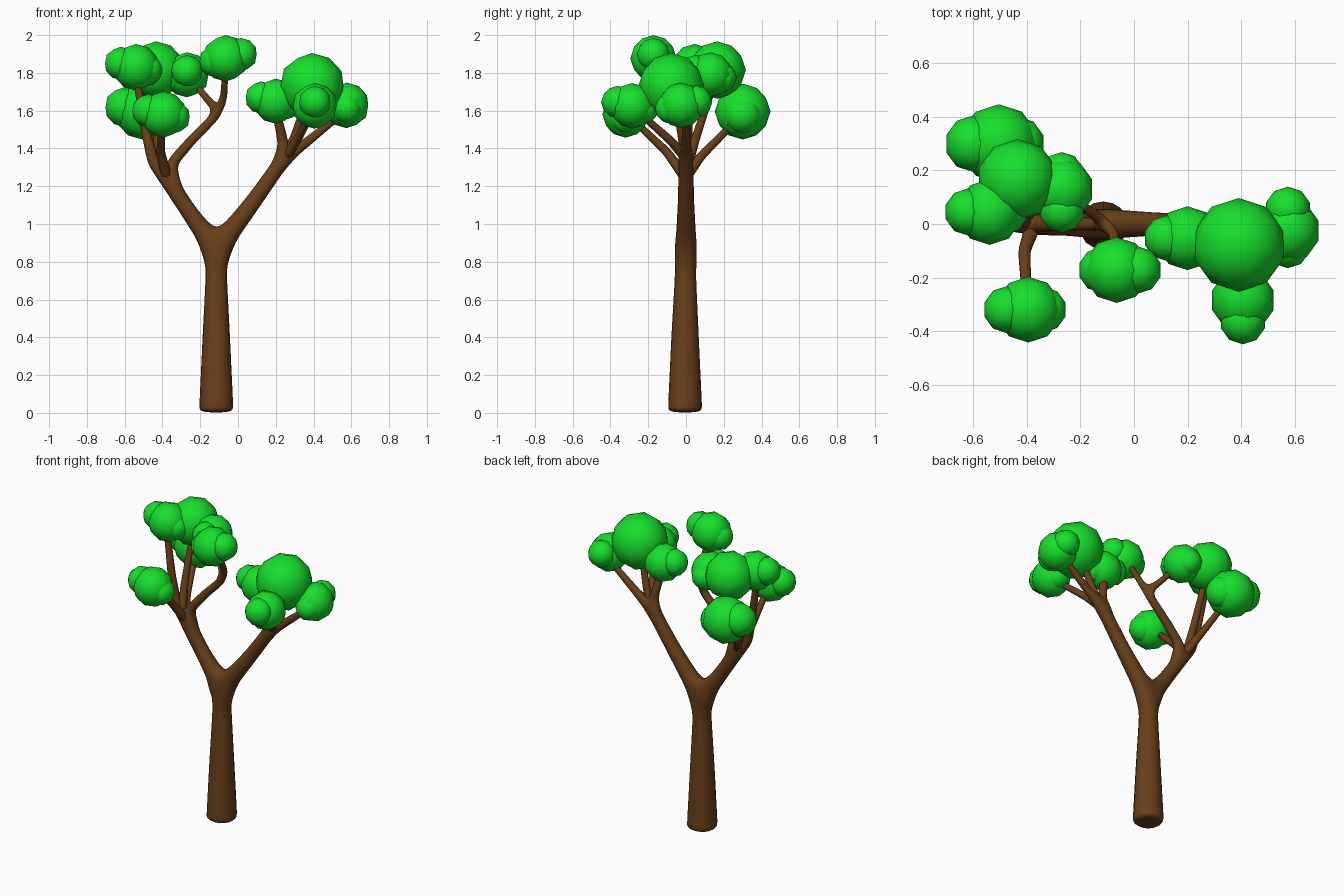
import bpy, bmesh
from math import radians, cos, sin
from mathutils import Matrix

if "Cube" in bpy.data.objects:
    bpy.data.objects.remove(bpy.data.objects["Cube"])


def material(name, color):
    m = bpy.data.materials.new(name)
    m.diffuse_color = (*color, 1)
    m.use_nodes = True
    m.node_tree.nodes["Principled BSDF"].inputs["Base Color"].default_value = m.diffuse_color
    return m


bark = material("bark", (0.14, 0.05, 0.01))
leaf = material("leaf", (0.008, 0.74, 0.025))


def new_object(name, mesh, mat):
    mesh.materials.append(mat)
    ob = bpy.data.objects.new(name, mesh)
    bpy.context.scene.collection.objects.link(ob)
    return ob


def skin(name, chains):
    """Chains of (x, y, z, radius); an int start continues from that earlier node."""
    pts, edges, roots = [], [], []
    for chain in chains:
        prev = None
        for p in chain:
            if isinstance(p, int):
                prev = p
                continue
            pts.append(p)
            i = len(pts) - 1
            if prev is None:
                roots.append(i)
            else:
                edges.append((prev, i))
            prev = i
    me = bpy.data.meshes.new(name)
    me.from_pydata([p[:3] for p in pts], edges, [])
    ob = new_object(name, me, bark)
    mod = ob.modifiers.new("skin", 'SKIN')
    mod.use_smooth_shade = True
    for i, sv in enumerate(me.skin_vertices[0].data):
        sv.radius = (pts[i][3], pts[i][3])
        sv.use_root = i in roots
    sub = ob.modifiers.new("smooth", 'SUBSURF')
    sub.levels = sub.render_levels = 2
    return ob


def foliage(name, center, balls):
    """Icosphere balls given as (dx, dy, dz, radius) around a center."""
    bm = bmesh.new()
    for x, y, z, r in balls:
        bmesh.ops.create_icosphere(bm, subdivisions=2, radius=r,
                                   matrix=Matrix.Translation((x, y, z)))
    for f in bm.faces:
        f.smooth = True
    me = bpy.data.meshes.new(name)
    bm.to_mesh(me)
    bm.free()
    new_object(name, me, leaf).location = center


# Trunk, two limbs and their main forks
skin("trunk", [
    [(-.115, -.005, 0, .098), (-.115, -.005, .03, .098), (-.115, -.005, .4, .079),
     (-.115, -.003, .72, .061), (-.115, 0, .86, .062),                      # 4: main fork
     (-.256, 0, 1.06, .047), (-.37, 0, 1.23, .045),                         # 6: left fork
     (-.45, 0, 1.33, .033), (-.49, .01, 1.5, .026), (-.54, .03, 1.78, .02)],
    [6, (-.34, 0, 1.335, .031), (-.24, 0, 1.45, .027), (-.10, 0, 1.59, .025),  # 12: inner fork
     (-.075, -.04, 1.68, .02), (-.065, -.14, 1.85, .016)],
    [12, (-.17, .05, 1.67, .02), (-.25, .11, 1.77, .016)],
    [4, (.09, 0, 1.13, .046), (.245, 0, 1.35, .041),                        # 18: right fork
     (.235, -.01, 1.45, .029), (.19, -.05, 1.65, .02)],
    [18, (.36, 0, 1.43, .026), (.57, 0, 1.6, .018)],
])

# Side branches growing out of the limbs
side = {
    "branch_left_front": [(-.375, 0, 1.24, .032), (-.41, -.1, 1.38, .025), (-.4, -.3, 1.57, .018)],
    "branch_left_back": [(-.38, 0, 1.25, .032), (-.43, .08, 1.36, .025), (-.5, .28, 1.56, .018)],
    "branch_left_top": [(-.41, 0, 1.28, .03), (-.425, .05, 1.45, .025), (-.435, .15, 1.75, .018)],
    "branch_right_top": [(.25, 0, 1.35, .03), (.3, -.02, 1.46, .025), (.37, -.06, 1.68, .018)],
    "branch_right_front": [(.25, 0, 1.35, .03), (.31, -.08, 1.44, .024), (.4, -.26, 1.6, .018)],
}
for name, chain in side.items():
    skin(name, [chain])

# Small leaf clumps: a main ball with a lobe at each end, (center, lobe direction, scale)
clumps = [
    ((-.395, -.32, 1.58), 180, 1), ((-.54, .045, 1.83), 180, 1),
    ((-.505, .30, 1.595), 180, 1.2), ((-.27, .13, 1.79), -90, .97),
    ((-.065, -.172, 1.877), 0, 1), ((.2, -.053, 1.65), 180, .97),
    ((.407, -.285, 1.625), -90, .98), ((.575, -.025, 1.628), 90, .98),
]
for i, (c, angle, s) in enumerate(clumps):
    a = radians(angle)
    dx, dy = cos(a) * s, sin(a) * s
    foliage(f"leaf_clump_{i + 1}", c, [
        (0, 0, 0, .123 * s),
        (.08 * dx, .08 * dy, .02 * s, .088 * s),
        (-.058 * dx, -.058 * dy, -.015 * s, .085 * s)])

# Large leaf balls
foliage("leaf_ball_left", (-.435, .165, 1.815), [(0, 0, 0, .152)])
foliage("leaf_ball_right", (.392, -.078, 1.73), [(0, 0, 0, .175)])
